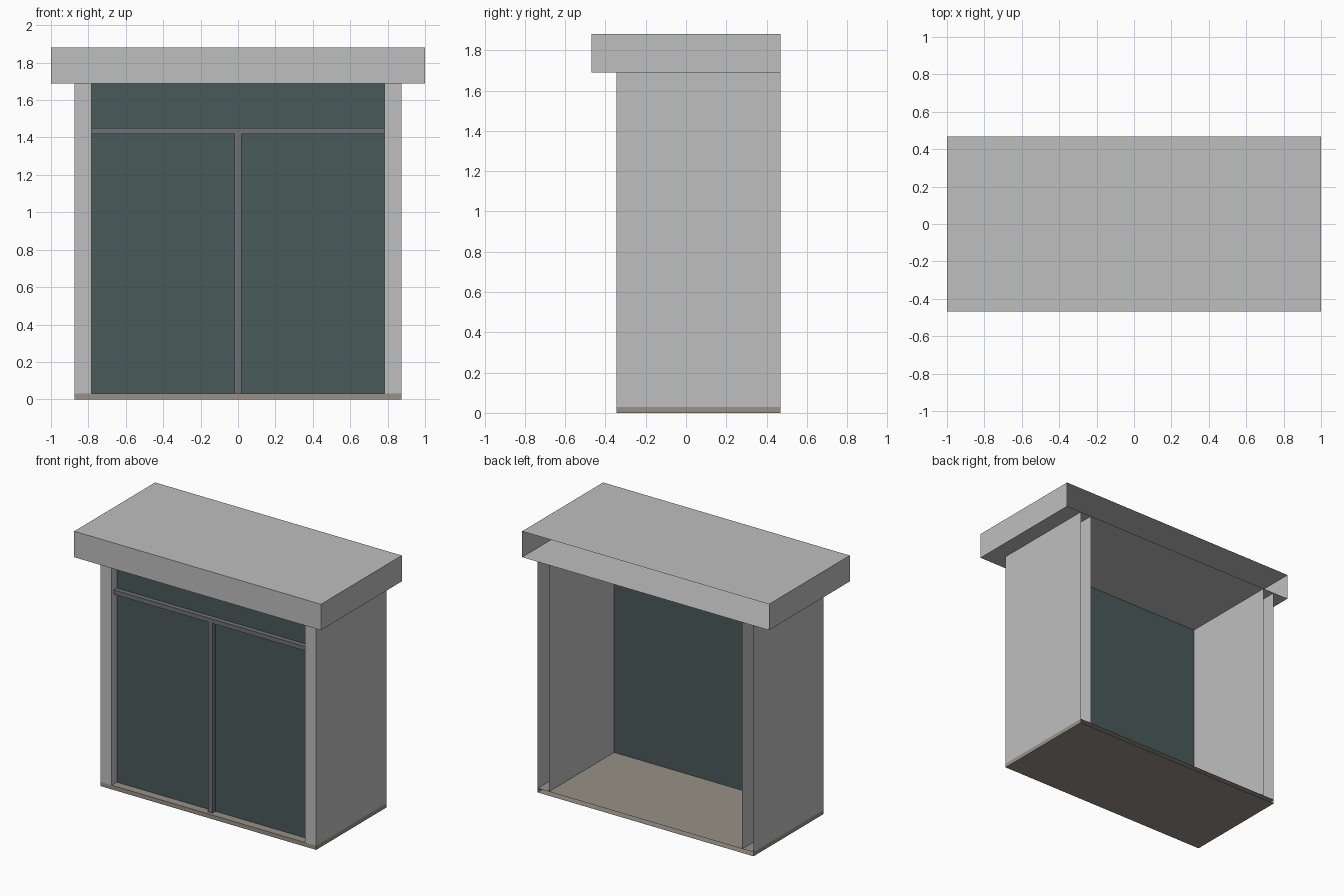
import bpy
import bmesh
from mathutils import Vector

cube = bpy.data.objects.get("Cube")
if cube:
    bpy.data.objects.remove(cube, do_unlink=True)


def material(name, r, g, b):
    m = bpy.data.materials.new(name)
    m.use_nodes = True
    m.diffuse_color = (r, g, b, 1)
    m.node_tree.nodes["Principled BSDF"].inputs["Base Color"].default_value = (r, g, b, 1)
    return m


plaster = material("pale grey plaster", 0.52, 0.52, 0.52)
glass = material("dark teal glass", 0.068, 0.102, 0.102)
metal = material("slate metal", 0.16, 0.165, 0.188)
stone = material("warm grey stone", 0.31, 0.285, 0.242)

SIDES = {"back": (0, 1, 0), "front": (0, -1, 0), "left": (1, 0, 0),
         "right": (-1, 0, 0), "top": (0, 0, 1), "bottom": (0, 0, -1)}


def box(name, x, y, z, mat, open_sides=()):
    """Box from three (low, high) ranges, with the named sides left open."""
    bm = bmesh.new()
    bmesh.ops.create_cube(bm, size=1)
    for v in bm.verts:
        v.co = [a + (b - a) * (c + 0.5) for (a, b), c in zip((x, y, z), v.co)]
    bm.normal_update()
    gone = [f for f in bm.faces
            if any(f.normal.dot(Vector(SIDES[s])) > 0.9 for s in open_sides)]
    bmesh.ops.delete(bm, geom=gone, context="FACES")
    mesh = bpy.data.meshes.new(name)
    bm.to_mesh(mesh)
    bm.free()
    mesh.materials.append(mat)
    obj = bpy.data.objects.new(name, mesh)
    bpy.context.collection.objects.link(obj)
    return obj


# Main levels
FRONT, BACK = -0.345, 0.468
PANE = -0.285
FLOOR, EAVES, TOP = 0.03, 1.69, 1.88
OUTER, INNER = 0.875, 0.783

# Roof slab and floor slab, both open at the back
box("roof_slab", (-1, 1), (-BACK, BACK), (EAVES, TOP), plaster, ["back"])
box("floor_slab", (-OUTER, OUTER), (FRONT, BACK), (0, FLOOR), stone, ["back"])

# Hollow side walls
for name, x in (("left_wall", (INNER, OUTER)), ("right_wall", (-OUTER, -INNER))):
    box(name, x, (FRONT, BACK), (FLOOR, EAVES), plaster, ["back", "top", "bottom"])

# Glazing: a single sheet recessed behind the wall fronts
box("glass_sheet", (-INNER, INNER), (PANE, PANE + 0.01), (FLOOR, EAVES), glass,
    ["back", "left", "right", "top", "bottom"])

# Door frame bars standing proud of the glass
BAR = (PANE - 0.035, PANE)
box("transom_bar", (-INNER, INNER), BAR, (1.42, 1.452), metal, ["back", "left", "right"])
box("centre_bar", (-0.018, 0.018), BAR, (FLOOR, 1.42), metal, ["back", "top", "bottom"])
